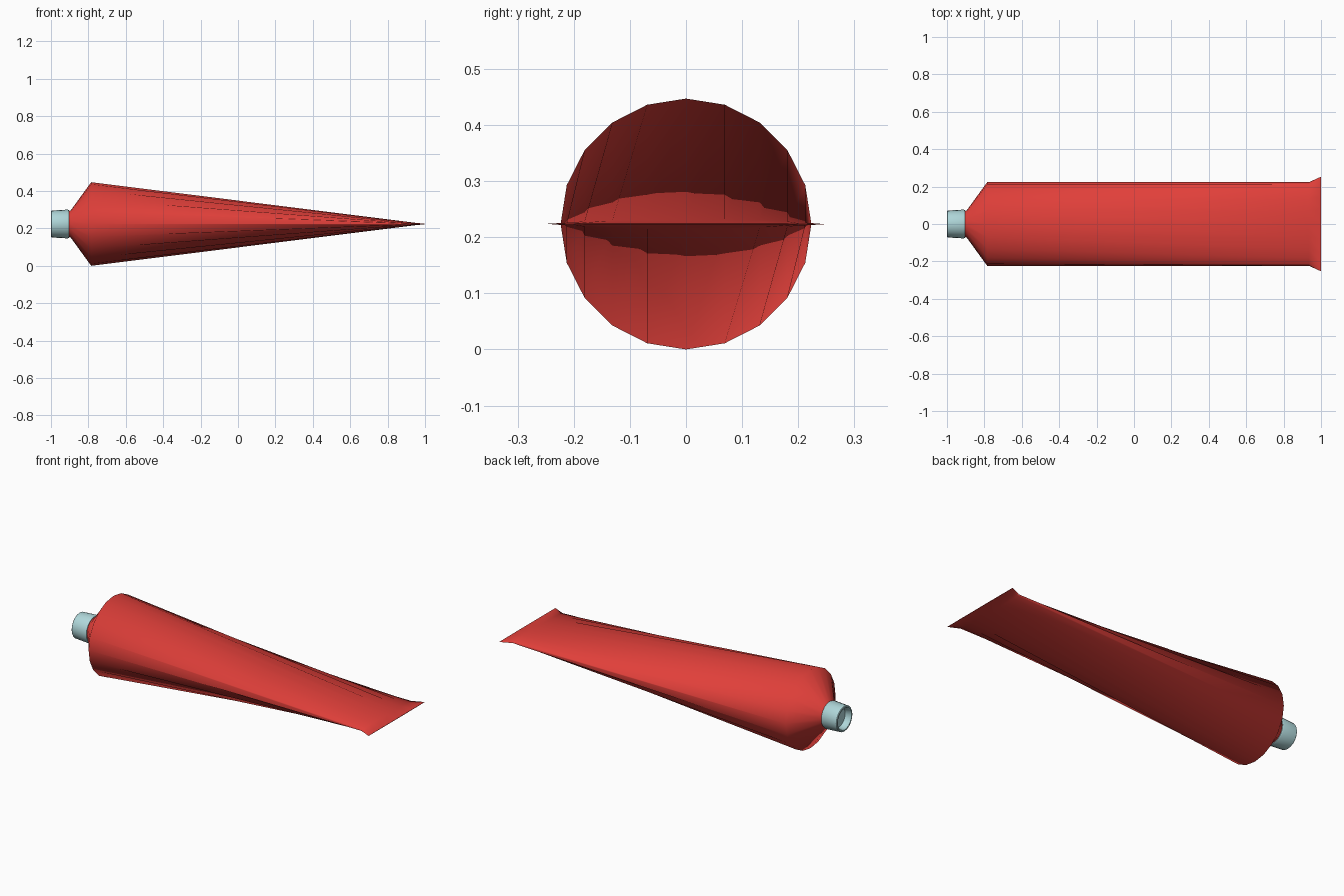
import bpy, bmesh, math

if "Cube" in bpy.data.objects:
    bpy.data.objects.remove(bpy.data.objects["Cube"])

SIDES = 20
CZ = 0.2235  # height of the tube axis


def material(name, rgb):
    m = bpy.data.materials.new(name)
    m.diffuse_color = (*rgb, 1.0)
    m.use_nodes = True
    m.node_tree.nodes["Principled BSDF"].inputs["Base Color"].default_value = m.diffuse_color
    return m


def loft(name, stations, mat, smooth_deg, cap_start=False, cap_end=False):
    """Skin elliptical rings along x; stations are (x, half width y, half height z)."""
    bm = bmesh.new()
    rings = []
    for x, ry, rz in stations:
        ring = []
        for i in range(SIDES):
            a = 2 * math.pi * i / SIDES
            ring.append(bm.verts.new((x, ry * math.cos(a), CZ + rz * math.sin(a))))
        rings.append(ring)
    for a, b in zip(rings, rings[1:]):
        for i in range(SIDES):
            j = (i + 1) % SIDES
            bm.faces.new((a[i], b[i], b[j], a[j]))
    if cap_start:
        bm.faces.new(rings[0])
    if cap_end:
        bm.faces.new(rings[-1])
    bmesh.ops.recalc_face_normals(bm, faces=bm.faces[:])
    mesh = bpy.data.meshes.new(name)
    bm.to_mesh(mesh)
    bm.free()
    mesh.materials.append(mat)
    ob = bpy.data.objects.new(name, mesh)
    bpy.context.collection.objects.link(ob)
    bpy.ops.object.select_all(action='DESELECT')
    ob.select_set(True)
    bpy.context.view_layer.objects.active = ob
    bpy.ops.object.shade_smooth_by_angle(angle=math.radians(smooth_deg))
    return ob


red = material("tube red", (0.75, 0.05, 0.042))
pale = material("pale blue grey", (0.43, 0.68, 0.70))

# Tube: neck, conical shoulder, round body pressed flat into a flared crimp
loft("tube_body", [
    (-0.93, 0.062, 0.062),
    (-0.908, 0.062, 0.062),
    (-0.906, 0.070, 0.070),
    (-0.895, 0.072, 0.072),
    (-0.785, 0.2235, 0.2235),
    (0.935, 0.2235, 0.008),
    (1.0, 0.253, 0.001),
], red, 70, cap_start=True, cap_end=True)

# Screw cap: slightly tapered, with a recessed outer end
cap_profile = [(-0.965, 0.054), (-0.996, 0.058), (-1.0, 0.062),
               (-1.0, 0.069), (-0.997, 0.072), (-0.912, 0.077),
               (-0.904, 0.074), (-0.904, 0.060)]
loft("screw_cap", [(x, r, r) for x, r in cap_profile], pale, 40,
     cap_start=True, cap_end=True)
